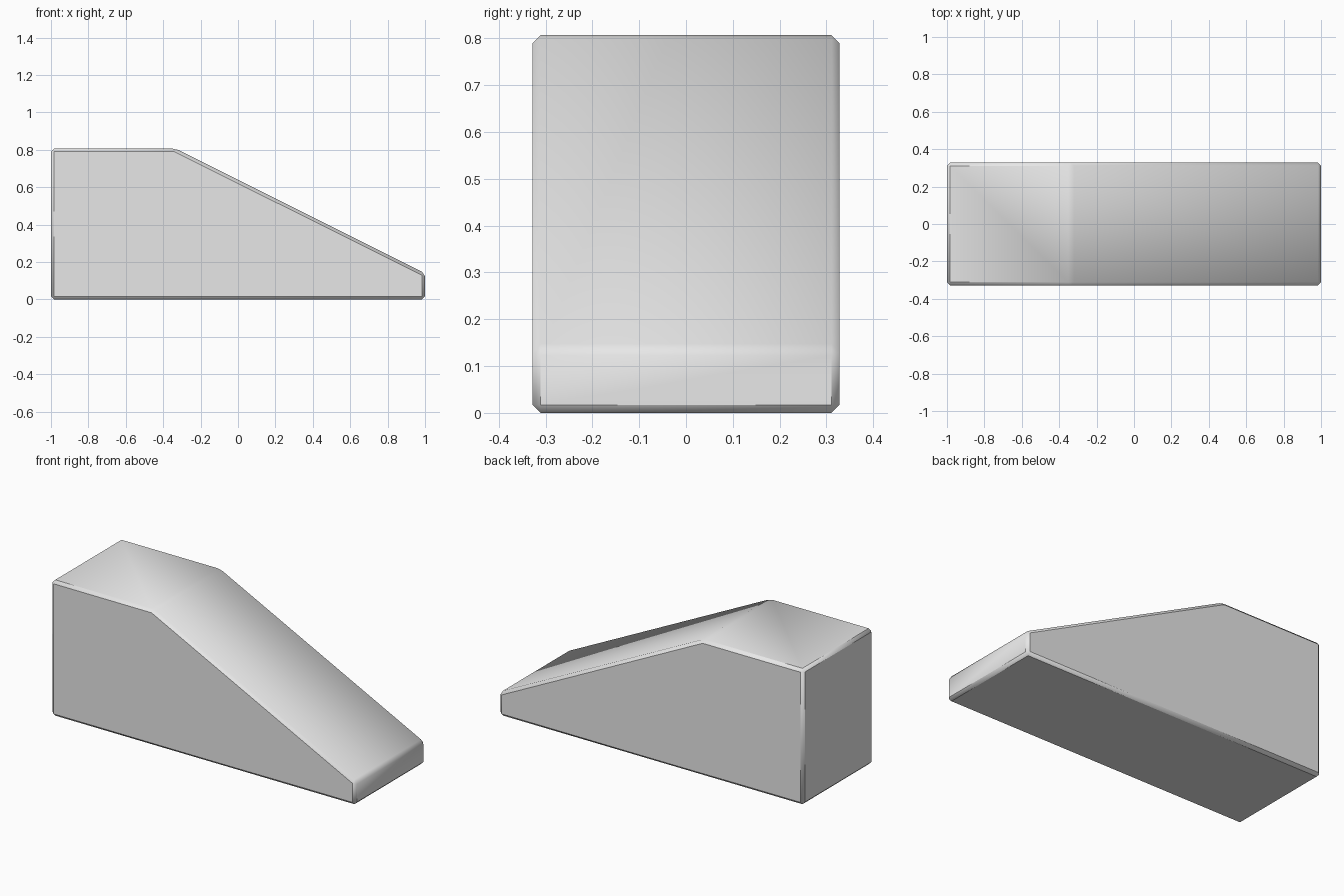
import bpy
import bmesh
from math import radians

cube = bpy.data.objects.get("Cube")
if cube:
    bpy.data.objects.remove(cube, do_unlink=True)

# Plain grey material
grey = bpy.data.materials.new("light grey")
grey.use_nodes = True
colour = (0.8, 0.8, 0.8, 1)
grey.diffuse_color = colour
grey.node_tree.nodes["Principled BSDF"].inputs["Base Color"].default_value = colour

# Side outline of the wedge: flat top, long slope, short upright nose
HALF_DEPTH = 0.328
CHAMFER = 0.017
outline = [(-1, 0), (1, 0), (1, 0.14), (-0.335, 0.807), (-1, 0.807)]

bm = bmesh.new()
side = bm.faces.new([bm.verts.new((x, -HALF_DEPTH, z)) for x, z in outline])
extruded = bmesh.ops.extrude_face_region(bm, geom=[side], use_keep_orig=True)
far_verts = [g for g in extruded["geom"] if isinstance(g, bmesh.types.BMVert)]
bmesh.ops.translate(bm, verts=far_verts, vec=(0, 2 * HALF_DEPTH, 0))
bmesh.ops.recalc_face_normals(bm, faces=bm.faces)

# Single-step chamfer on every edge
bmesh.ops.bevel(bm, geom=bm.edges[:], offset=CHAMFER, offset_type="OFFSET",
                segments=1, affect="EDGES", profile=0.5)
bmesh.ops.recalc_face_normals(bm, faces=bm.faces)

mesh = bpy.data.meshes.new("wedge_block")
bm.to_mesh(mesh)
bm.free()
mesh.materials.append(grey)
wedge = bpy.data.objects.new("wedge_block", mesh)
bpy.context.collection.objects.link(wedge)

# Slope blends softly into the nose, chamfers stay crisp
bpy.ops.object.select_all(action="DESELECT")
wedge.select_set(True)
bpy.context.view_layer.objects.active = wedge
bpy.ops.object.shade_smooth_by_angle(angle=radians(40))
